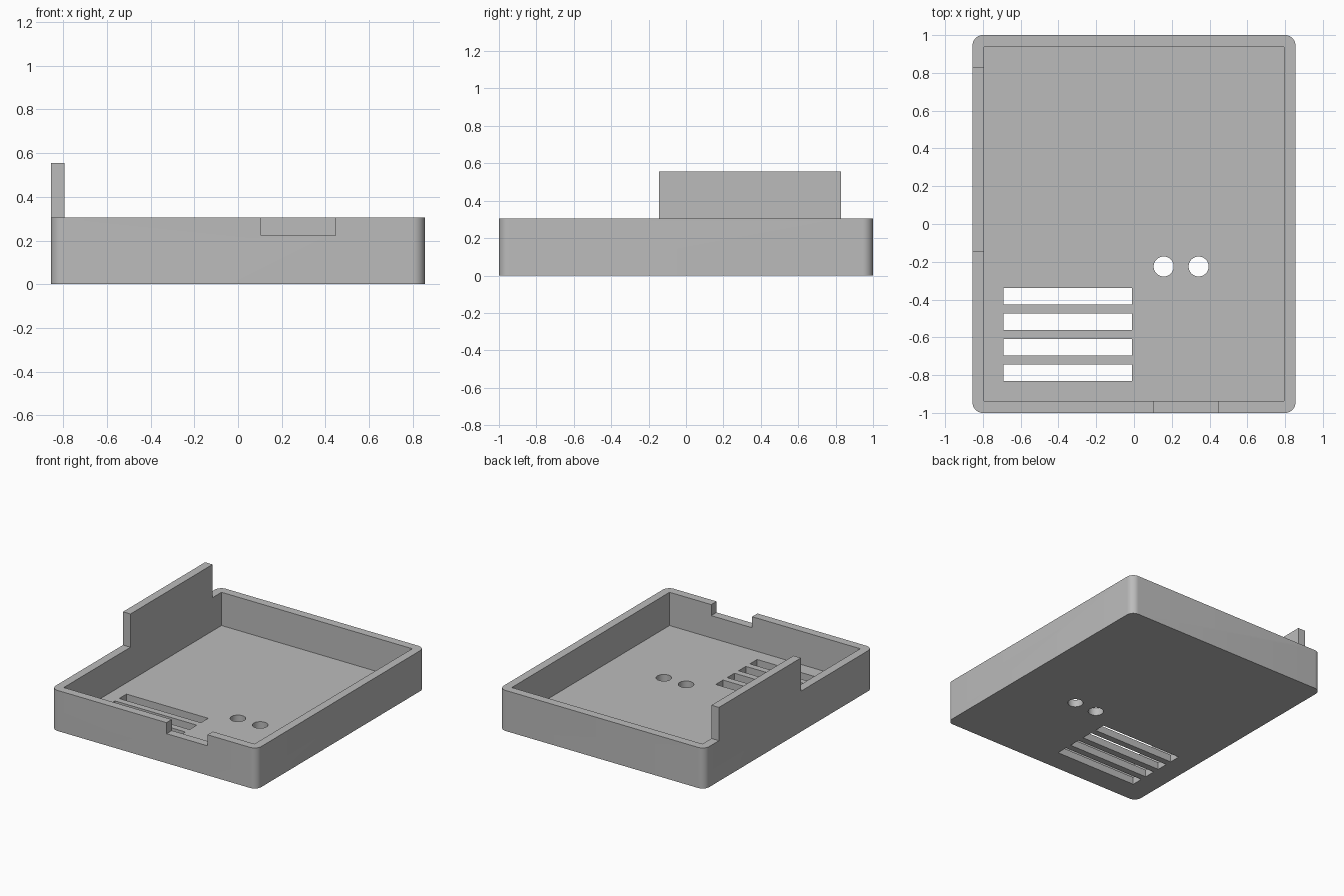
import bpy
import bmesh
from math import radians
from mathutils import Matrix, Vector

default = bpy.data.objects.get("Cube")
if default:
    bpy.data.objects.remove(default, do_unlink=True)

W, D = 0.855, 1.0            # half width and half depth
IN_W, IN_D = 0.793, 0.937    # half size of the cavity
RIM, TOP, FLOOR = 0.305, 0.555, 0.055

grey = bpy.data.materials.new("mid grey")
grey.use_nodes = True
grey.diffuse_color = (0.5, 0.5, 0.5, 1)
grey.node_tree.nodes["Principled BSDF"].inputs["Base Color"].default_value = (0.5, 0.5, 0.5, 1)


def to_object(name, bm):
    mesh = bpy.data.meshes.new(name)
    bm.to_mesh(mesh)
    bm.free()
    mesh.materials.append(grey)
    obj = bpy.data.objects.new(name, mesh)
    bpy.context.collection.objects.link(obj)
    return obj


def box(name, x, y, z, corner=0):
    """Box from (min, max) ranges, with optionally rounded upright edges."""
    lo, hi = Vector((x[0], y[0], z[0])), Vector((x[1], y[1], z[1]))
    bm = bmesh.new()
    bmesh.ops.create_cube(bm, size=1, matrix=Matrix.Translation((lo + hi) / 2) @ Matrix.Diagonal((hi - lo).to_4d()))
    if corner:
        upright = [e for e in bm.edges if abs(e.verts[0].co.z - e.verts[1].co.z) > 0.01]
        bmesh.ops.bevel(bm, geom=upright, offset=corner, segments=10, profile=0.5, affect='EDGES')
    return to_object(name, bm)


def peg(name, x, y, radius):
    bm = bmesh.new()
    bmesh.ops.create_cone(bm, cap_ends=True, segments=40, radius1=radius, radius2=radius,
                          depth=0.4, matrix=Matrix.Translation((x, y, 0)))
    return to_object(name, bm)


# Solid block with rounded corners, as high as the raised side wall
case = box("case_tray", (-W, W), (-D, D), (0, TOP), corner=0.055)

cutters = [
    # Cavity
    box("cavity_cutter", (-IN_W, IN_W), (-IN_D, IN_D), (FLOOR, 1)),
    # Lower the rim everywhere except the raised side wall
    box("rim_cutter", (-0.7, 2), (-2, 2), (RIM, 2)),
    box("rim_front_cutter", (-2, 2), (-2, -0.145), (RIM, 2)),
    box("rim_back_cutter", (-2, 2), (0.83, 2), (RIM, 2)),
    # Notch in the front wall
    box("notch_cutter", (0.106, 0.446), (-1.2, -0.85), (0.222, 1)),
]

# Vent slots in the floor
for i in range(4):
    y = -0.383 - 0.135 * i
    cutters.append(box("vent_cutter", (-0.69, -0.01), (y - 0.043, y + 0.043), (-0.2, 0.2)))

# Two round holes in the floor
for x in (0.157, 0.342):
    cutters.append(peg("hole_cutter", x, -0.225, 0.053))

bpy.ops.object.select_all(action='DESELECT')
bpy.context.view_layer.objects.active = case
case.select_set(True)
for cutter in cutters:
    cutter.hide_render = True
    cut = case.modifiers.new("cut", 'BOOLEAN')
    cut.operation, cut.solver, cut.object = 'DIFFERENCE', 'EXACT', cutter
    bpy.ops.object.modifier_apply(modifier=cut.name)
    bpy.data.objects.remove(cutter, do_unlink=True)

bpy.ops.object.shade_smooth_by_angle(angle=radians(30))
